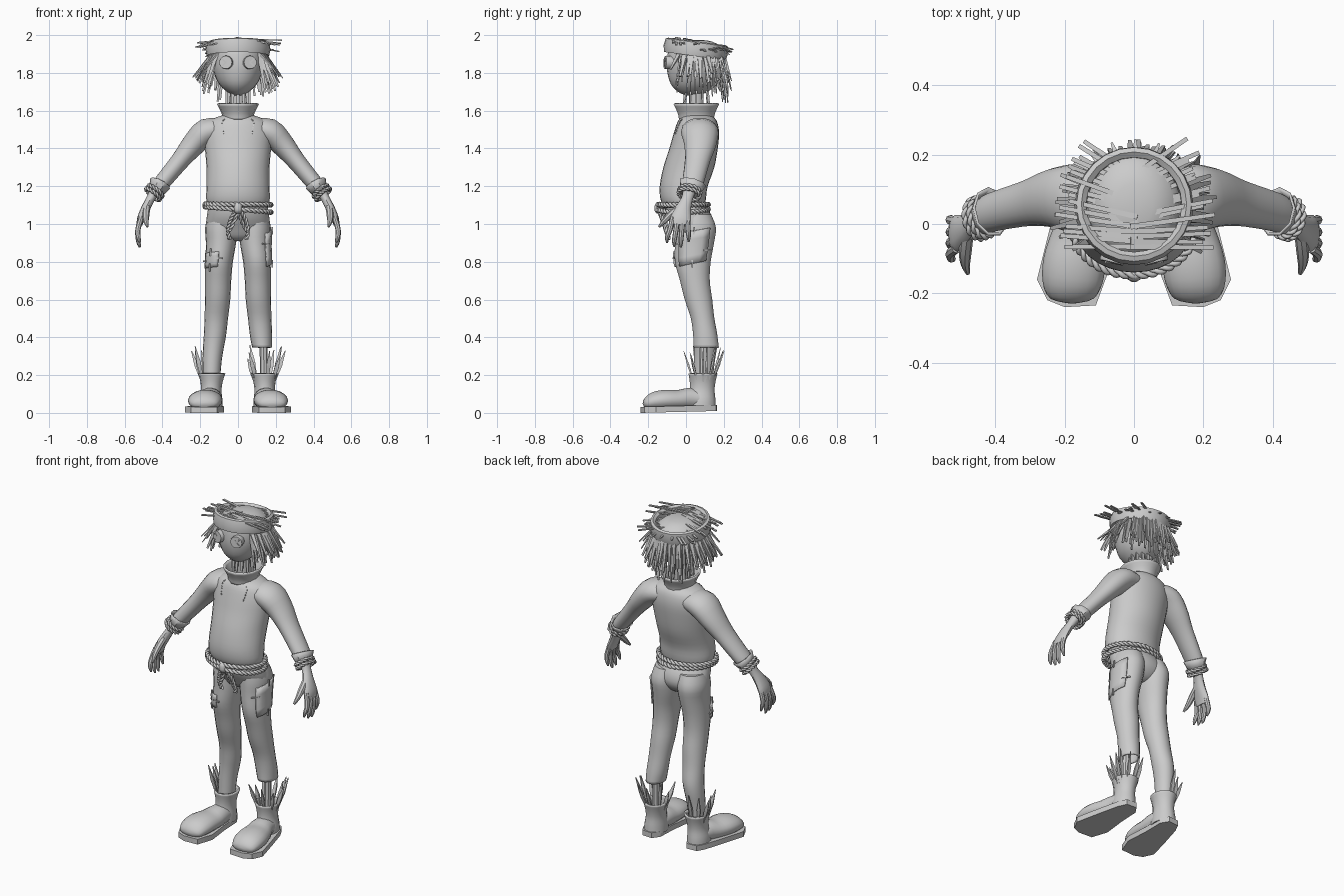
import bpy, bmesh, math, random
from mathutils import Vector as V

if "Cube" in bpy.data.objects:
    bpy.data.objects.remove(bpy.data.objects["Cube"])
random.seed(4)
R = random.uniform
X, Y, Z = V((1, 0, 0)), V((0, 1, 0)), V((0, 0, 1))
TAU = math.tau


def finish(name, bm, angle=40, thick=0):
    bmesh.ops.recalc_face_normals(bm, faces=bm.faces)
    me = bpy.data.meshes.new(name)
    bm.to_mesh(me)
    bm.free()
    for p in me.polygons:
        p.use_smooth = angle > 0
    if angle:
        me.set_sharp_from_angle(angle=math.radians(angle))
    ob = bpy.data.objects.new(name, me)
    bpy.context.collection.objects.link(ob)
    if thick:
        m = ob.modifiers.new("thickness", 'SOLIDIFY')
        m.thickness = thick
    return ob


def smooth_rings(rings, k=3):
    out = []
    for i in range(len(rings) - 1):
        p = [rings[max(i - 1, 0)], rings[i], rings[i + 1], rings[min(i + 2, len(rings) - 1)]]
        for j in range(k):
            t = j / k
            out.append([0.5 * (2 * b + (c - a) * t + (2 * a - 5 * b + 4 * c - d) * t * t
                               + (3 * b - a - 3 * c + d) * t ** 3) for a, b, c, d in zip(*p)])
    return out + [list(rings[-1])]


def loft(name, rings, n=20, s=1, ref=None, caps=(1, 1), thick=0, k=3):
    """Rings are x, y, z, half width, half depth; with ref they follow the path."""
    bm = bmesh.new()
    rings = smooth_rings(rings, k)
    cs = [V((r[0] * s, r[1], r[2])) for r in rings]
    loops = []
    for i, r in enumerate(rings):
        u, v = X, Y
        if ref:
            t = (cs[min(i + 1, len(cs) - 1)] - cs[max(i - 1, 0)]).normalized()
            u = (ref - t * ref.dot(t)).normalized()
            v = t.cross(u)
        loops.append([bm.verts.new(cs[i] + u * r[3] * math.cos(TAU * j / n) + v * r[4] * math.sin(TAU * j / n))
                      for j in range(n)])
    for a, b in zip(loops, loops[1:]):
        for j in range(n):
            bm.faces.new((a[j], a[(j + 1) % n], b[(j + 1) % n], b[j]))
    if caps[0]:
        bm.faces.new(loops[0])
    if caps[1]:
        bm.faces.new(loops[-1])
    return finish(name, bm, thick=thick)


def straw(bm, p0, p1, w0, w1, flat=0.5):
    p0, p1 = V(p0), V(p1)
    t = (p1 - p0).normalized()
    u = t.cross(Z if abs(t.z) < 0.9 else Y).normalized()
    v = t.cross(u)
    a, b = [[bm.verts.new(p + u * w * x + v * w * flat * y) for x, y in ((1, 1), (-1, 1), (-1, -1), (1, -1))]
            for p, w in ((p0, w0), (p1, w1))]
    for j in range(4):
        bm.faces.new((a[j], a[j - 1], b[j - 1], b[j]))
    bm.faces.new(a)
    bm.faces.new(b)


def rope(name, f, r, turns, n=90, closed=True):
    cu = bpy.data.curves.new(name, 'CURVE')
    cu.dimensions, cu.bevel_depth, cu.bevel_resolution, cu.use_fill_caps = '3D', r, 1, True
    for strand in (0, math.pi):
        sp = cu.splines.new('POLY')
        sp.points.add(n - 1)
        sp.use_cyclic_u = closed
        for i in range(n):
            t = i / (n if closed else n - 1)
            d = (f(t + .002) - f(t - .002)).normalized()
            u = d.cross(V((.3, .25, 1)).normalized()).normalized()
            a = TAU * turns * t + strand
            p = f(t) + (u * math.cos(a) + d.cross(u) * math.sin(a)) * r * .85
            sp.points[i].co = (*p, 1)
    ob = bpy.data.objects.new(name, cu)
    bpy.context.collection.objects.link(ob)


def on_surface(table, z, ang, off, s=1):
    for a, b in zip(table, table[1:]):
        if min(a[2], b[2]) <= z <= max(a[2], b[2]):
            t = (z - a[2]) / (b[2] - a[2])
            x, y, _, rx, ry = [p + (q - p) * t for p, q in zip(a, b)]
            return V((s * (x + (rx + off) * math.cos(ang)), y + (ry + off) * math.sin(ang), z))


# Shirt body, collar, neck
torso = [(0, -.01, 1.085, .155, .105), (0, -.015, 1.13, .168, .12), (0, -.012, 1.2, .167, .127),
         (0, .015, 1.3, .167, .135), (0, .04, 1.4, .175, .128), (0, .055, 1.48, .18, .12),
         (0, .06, 1.54, .158, .105), (0, .06, 1.57, .1, .082), (0, .06, 1.58, .06, .06)]
loft("shirt", torso, 28)
loft("collar", [(0, .055, 1.555, .072, .085), (0, .055, 1.59, .078, .092), (0, .055, 1.64, .102, .115)],
     14, caps=(0, 0), thick=.01)
loft("neck", [(0, .055, 1.55, .04, .04), (0, .055, 1.75, .04, .04)], 10)

# Head with button eyes
loft("head", [(0, .03, 1.68, .015, .02), (0, .035, 1.695, .05, .07), (0, .042, 1.74, .1, .122),
              (0, .05, 1.81, .13, .15), (0, .055, 1.88, .138, .155), (0, .055, 1.93, .125, .14),
              (0, .055, 1.965, .075, .085), (0, .055, 1.975, .02, .02)], 24)
for s in (-1, 1):
    c = V((s * .062, -.098, 1.855))
    d = V((s * .25, -1, .05)).normalized()
    loft("button_eye", [(*(c + d * o), r, r) for o, r in
                        ((-.03, .034), (.008, .036), (.014, .034), (.014, .028), (.008, .026))], 18, ref=X, k=1)
    bm = bmesh.new()
    e = c + d * .011
    for q in (-1, 1):
        w = V((.018, 0, .018 * q))
        straw(bm, e - w, e + w, .004, .004, 1)
    finish("eye_stitch", bm, 0)

# Tilted hat band
hat = [(.148, -.03), (.165, -.036), (.172, 0), (.166, .036), (.152, .042), (.138, .03), (.136, -.02), (.148, -.03)]
band = loft("hat_band", [(0, 0, z, r, r) for r, z in hat], 24, caps=(0, 0), k=1)
band.location, band.rotation_euler = (0, .052, 1.925), (-.13, 0, 0)

# Straw: crown rows, hair, neck tufts
bm = bmesh.new()
for s in (-1, 1):
    for i in range(15):
        f = i / 14
        y = -.065 + .2 * f
        z = 1.987 - .035 * f + R(-.01, .004)
        straw(bm, (-s * .01, y, z),
              (s * (.225 - .06 * f * f + R(-.03, .015)), y + .1 * f + R(-.01, .012), z - .025 + R(-.025, .02)),
              .008, .006, .5)
finish("crown_straw", bm, 0)
bm = bmesh.new()
for layer, count in enumerate((30, 34, 26)):
    for i in range(count):
        a = -.62 + (math.pi + 1.24) * (i + R(-.3, .3)) / (count - 1)
        ca, sa = math.cos(a), math.sin(a)
        back = max(sa, 0)
        r = R(.16, .19) + .025 * layer * (1 - .4 * back) - .02 * back
        z = 1.73 - .06 * back + .03 * layer + R(-.035, .03)
        straw(bm, (ca * .137, .055 + sa * .145, 1.91), (ca * r * 1.06, .055 + sa * r, z), .012, .005, .5)
for i in range(12):
    a = TAU * i / 12
    straw(bm, (.055 * math.cos(a), .055 + .06 * math.sin(a), 1.72),
          (.06 * math.cos(a), .055 + .07 * math.sin(a), R(1.59, 1.63)), .01, .006)
for i in range(7):
    a = .5 + 2.1 * i / 6
    straw(bm, (.14 * math.cos(a), .055 + .14 * math.sin(a), 1.93),
          (.2 * math.cos(a), .055 + .19 * math.sin(a), 1.9 + R(-.02, .02)), .01, .003)
finish("straw_hair", bm, 0)

# Sleeves, wrist ropes, hands
for s in (-1, 1):
    loft("sleeve", [(.08, .07, 1.5, .085, .055), (.165, .073, 1.488, .1, .072), (.232, .075, 1.425, .086, .064),
                    (.3, .062, 1.343, .068, .051), (.37, .045, 1.258, .06, .046), (.412, .033, 1.207, .056, .043),
                    (.445, .02, 1.165, .048, .038)], 18, s, Y)
    loft("cuff", [(.445, .02, 1.165, .052, .04), (.425, .028, 1.19, .062, .05), (.412, .035, 1.215, .074, .06)],
         9, s, Y, (0, 0), .008, 1)
    ax = V((.62 * s, -.2, -.75)).normalized()
    u = (Y - ax * ax.y).normalized()
    v = ax.cross(u)
    for o in (-.008, .014):
        c = V((s * .442, .018, 1.168)) + ax * o
        rope("wrist_rope", lambda t, c=c: c + u * .057 * math.cos(TAU * t) + v * .046 * math.sin(TAU * t),
             .0065, 7, 70)
    loft("palm", [(.44, .018, 1.175, .034, .028), (.465, .004, 1.13, .031, .023), (.49, -.015, 1.08, .042, .024),
                  (.513, -.027, 1.03, .054, .021), (.522, -.03, .995, .05, .015)], 12, s, Y)
    for y0, y1, z1 in ((-.07, -.1, .9), (-.044, -.062, .88), (-.017, -.027, .876), (.008, .014, .905)):
        loft("finger", [(.512, y0, 1.035, .014, .014), (.53, (y0 + y1) / 2, .97, .014, .014),
                        (.527, y1, z1 + .03, .012, .012), (.519, y1, z1, .005, .005)], 8, s, Y)
    loft("thumb", [(.48, -.02, 1.1, .018, .018), (.487, -.075, 1.055, .019, .018),
                   (.487, -.115, 1.015, .014, .014), (.48, -.143, .985, .006, .006)], 8, s, X)

# Trousers
leg = [(.08, .04, 1.05, .078, .095), (.088, .05, .98, .086, .11), (.09, .045, .9, .08, .105),
       (.1, .036, .8, .073, .096), (.105, .047, .7, .069, .08), (.108, .066, .6, .067, .074),
       (.115, .088, .5, .062, .063), (.122, .102, .41, .059, .065), (.128, .107, .345, .053, .068)]
loft("trouser_seat", [(0, -.005, 1.1, .155, .105), (0, .02, 1.04, .165, .118), (0, .04, .98, .166, .105),
                      (0, .04, .93, .12, .075), (0, .04, .91, .05, .04)], 24)
loft("short_trouser_leg", leg, 18, 1, caps=(1, 0), thick=.008)
loft("long_trouser_leg", leg[:-1] + [(.13, .103, .345, .055, .062), (.137, .097, .27, .05, .056),
                                     (.142, .09, .15, .045, .05)], 18, -1)
loft("leg_pole", [(.138, .09, .1, .021, .021), (.135, .095, .42, .021, .021)], 8)


# Trouser patches wrapped on the thighs with stitches
def patch(name, s, a0, a1, z0, z1, skew):
    bm = bmesh.new()
    g = [[bm.verts.new(on_surface(leg, z0 + (z1 - z0) * j / 4 + skew * (i / 4 - .5), a0 + (a1 - a0) * i / 4, .004, s))
          for i in range(5)] for j in range(5)]
    for j in range(4):
        for i in range(4):
            bm.faces.new((g[j][i], g[j][i + 1], g[j + 1][i + 1], g[j + 1][i]))
    finish(name, bm, thick=.008).modifiers[0].offset = 0
    bm = bmesh.new()
    for a, z in ((a0, z0 * .4 + z1 * .6), (a1, z0 * .6 + z1 * .4)):
        straw(bm, on_surface(leg, z, a - .25, .008, s), on_surface(leg, z, a + .25, .008, s), .004, .004, 1)
    m = (a0 + a1) / 2
    for z in (z0, z1):
        straw(bm, on_surface(leg, z - .02, m, .008, s), on_surface(leg, z + .02, m, .008, s), .004, .004, 1)
    finish(name + "_stitches", bm, 0)


patch("side_patch", 1, -.85, .75, .79, .965, .03)
patch("front_patch", -1, -1.5, -.35, .77, .85, -.01)

# Shirt seam stitches
bm = bmesh.new()
for s in (-1, 1):
    for i in range(6):
        z = 1.555 - i * .014
        straw(bm, on_surface(torso, z, -1.0 - .03 * i, .002, s), on_surface(torso, z - .008, -1.0 - .03 * i, .002, s),
              .003, .003, 1)
finish("seam_stitches", bm, 0)

# Rope belt, knot and bow
for o in (-.013, .013):
    rope("rope_belt", lambda t, o=o: V((.174 * math.cos(TAU * t), -.015 + .132 * math.sin(TAU * t),
         1.09 + o + (.5 * o - .008) * math.cos(TAU * t))), .008, 20, 200)
loft("belt_knot", [(0, -.148, 1.112, .008, .008), (0, -.148, 1.1, .02, .018), (0, -.148, 1.07, .022, .019),
                   (0, -.145, 1.055, .01, .008)], 10)
for s in (-1, 1):
    rope("belt_bow", lambda t: V((s * (.026 - .026 * math.cos(TAU * t)), -.135 + .03 * math.sin(math.pi * t),
         1.02 + .055 * math.cos(TAU * t) - .02 * math.sin(TAU * t))), .006, 6, 60)
    rope("belt_tail", lambda t: V((s * (.008 + .045 * math.sin(t * 2.2)), -.145 + .055 * t, 1.08 - .16 * t)),
         .0065, 4, 40, False)

# Boots, soles, straw tufts
outline = [(.075, -.14), (.11, -.235), (.2, -.24), (.25, -.22), (.28, -.16), (.245, -.02), (.21, .11),
           (.185, .16), (.12, .165), (.09, .12), (.088, 0)]
for s in (-1, 1):
    loft("boot_shaft", [(.145, .08, .03, .064, .08), (.145, .08, .07, .062, .078), (.142, .085, .12, .055, .068),
                        (.14, .088, .165, .059, .07), (.139, .09, .208, .072, .079)], 14, s, caps=(1, 0), thick=.01)
    loft("boot_toe", [(.145, .12, .07, .05, .04), (.148, .03, .075, .065, .058), (.16, -.04, .068, .08, .054),
                      (.172, -.11, .067, .09, .056), (.178, -.17, .06, .086, .05), (.178, -.212, .045, .066, .03),
                      (.178, -.226, .04, .02, .01)], 18, s, X)
    bm = bmesh.new()
    f = bm.faces.new([bm.verts.new((x * s, y, .01 * (y + .24) / .4)) for x, y in outline])
    ex = bmesh.ops.extrude_face_region(bm, geom=[f])
    bmesh.ops.translate(bm, vec=(0, 0, .032), verts=[e for e in ex["geom"] if isinstance(e, bmesh.types.BMVert)])
    finish("boot_sole", bm, 30)
    bm = bmesh.new()
    for a in ((-.6, 0, .25, .6, 1.1, 1.7, 2.5, 3.1, 3.8, 5.0) if s > 0 else (-.5, -.1, .3, .8, 1.5)):
        c, d, r = math.cos(a), math.sin(a), R(.075, .115)
        p = V((s * (.14 + .05 * c), .09 + .05 * d, .16))
        q = V((s * (.14 + r * c), .09 + r * 1.1 * d, R(.28, .36)))
        m = p.lerp(q, .55)
        straw(bm, p, m, .006, .011)
        straw(bm, m, q, .011, .002)
    finish("boot_straw", bm, 0)
